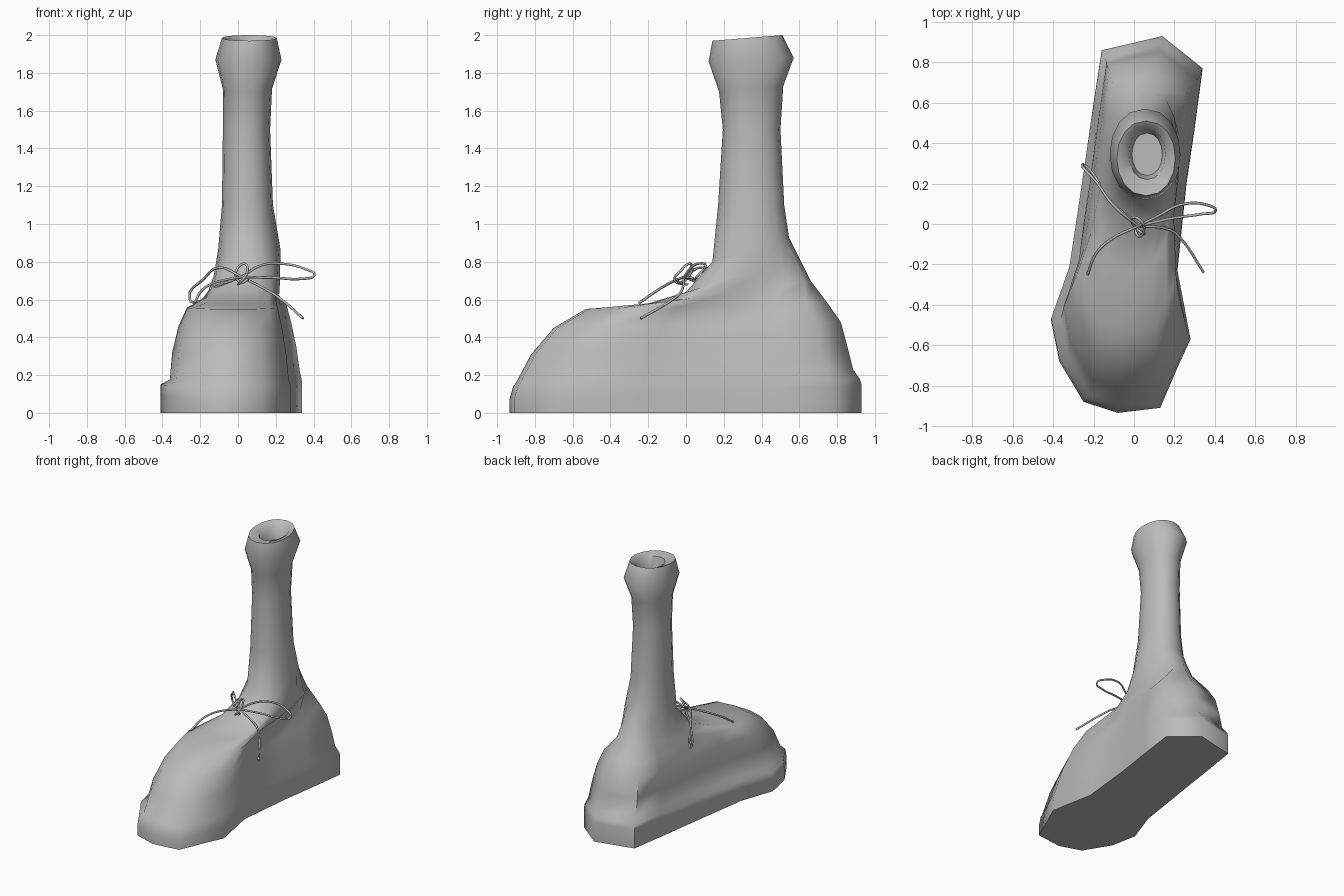
import bpy, bmesh, math

if "Cube" in bpy.data.objects:
    bpy.data.objects.remove(bpy.data.objects["Cube"])

grey = bpy.data.materials.new("plain grey")
grey.use_nodes = True
colour = (0.5, 0.5, 0.5, 1)
grey.diffuse_color = colour
grey.node_tree.nodes["Principled BSDF"].inputs["Base Color"].default_value = colour

# Sole outline from the toe, along the left side to the heel, back on the right
SOLE = [(-.08, -.935), (.13, -.91), (.22, -.7), (.28, -.57), (.215, -.23), (.26, .2),
        (.3, .47), (.34, .77), (.14, .93), (-.16, .86), (-.2, .6), (-.25, .25),
        (-.32, -.22), (-.41, -.48), (-.37, -.68), (-.25, -.88)]
COUNT = len(SOLE)
TOE_Y, HEEL_Y = SOLE[0][1], SOLE[COUNT // 2][1]


def lerp(a, b, t):
    return a + (b - a) * t


def sole_ring(front, back, left, right):
    """Sole outline fitted between (y, z) ends, with a width scale for each side."""
    points = []
    for x, y in SOLE:
        s = (y - TOE_Y) / (HEEL_Y - TOE_Y)
        points.append((x * (left if x > 0 else right),
                       lerp(front[0], back[0], s), lerp(front[1], back[1], s)))
    return points


def oval_ring(front, back, toe, heel, power):
    """Oval between (y, z) ends; toe and heel are (centre x, half width)."""
    points = []
    for i in range(COUNT):
        angle = 2 * math.pi * i / COUNT
        s, w = (1 - math.cos(angle)) / 2, math.sin(angle)
        reach = math.copysign(abs(w) ** power, w)
        points.append((lerp(toe[0], heel[0], s) + lerp(toe[1], heel[1], s) * reach,
                       lerp(front[0], back[0], s), lerp(front[1], back[1], s)))
    return points


# Boot: rings from the sole up over the forefoot, ankle, shaft and into the opening
rings = [
    sole_ring((-.935, 0), (.93, 0), 1, 1),
    sole_ring((-.935, .07), (.93, .15), 1, 1),
    sole_ring((-.915, .14), (.92, .18), .99, 1),
    sole_ring((-.9, .16), (.885, .23), .96, .88),
    sole_ring((-.82, .31), (.855, .35), .91, .85),
    sole_ring((-.7, .45), (.82, .48), .83, .77),
    sole_ring((-.53, .55), (.75, .58), .75, .66),
    oval_ring((-.23, .57), (.66, .7), (-.01, .2), (.07, .18), .75),
    oval_ring((0, .64), (.6, .82), (.03, .18), (.065, .17), .9),
]
shaft = [
    (.14, .8, .545, .93, .06, .165),
    (.17, 1.1, .52, 1.1, .05, .135),
    (.195, 1.5, .5, 1.5, .045, .125),
    (.175, 1.7, .515, 1.73, .05, .13),
    (.12, 1.86, .57, 1.88, .055, .175),
    (.14, 1.97, .51, 2, .06, .145),
    (.22, 1.96, .47, 1.97, .065, .09),
    (.24, 1.87, .45, 1.87, .065, .075),
]
for yf, zf, yb, zb, centre, half in shaft:
    rings.append(oval_ring((yf, zf), (yb, zb), (centre, half), (centre, half), .9))

bm = bmesh.new()
loops = [[bm.verts.new(p) for p in r] for r in rings]
for low, high in zip(loops, loops[1:]):
    for i in range(COUNT):
        j = (i + 1) % COUNT
        bm.faces.new((low[i], low[j], high[j], high[i]))
bm.faces.new(loops[0][::-1])
bm.faces.new(loops[-1])
bmesh.ops.recalc_face_normals(bm, faces=bm.faces)
mesh = bpy.data.meshes.new("boot")
bm.to_mesh(mesh)
bm.free()
boot = bpy.data.objects.new("boot", mesh)
bpy.context.collection.objects.link(boot)
mesh.materials.append(grey)
bpy.ops.object.select_all(action='DESELECT')
boot.select_set(True)
bpy.context.view_layer.objects.active = boot
bpy.ops.object.shade_smooth_by_angle(angle=math.radians(65))


# Laces: thin round cords tied in a bow
def cord(name, points):
    curve = bpy.data.curves.new(name, 'CURVE')
    curve.dimensions = '3D'
    curve.bevel_depth = .007
    curve.bevel_resolution = 1
    curve.resolution_u = 4
    curve.use_fill_caps = True
    spline = curve.splines.new('BEZIER')
    spline.bezier_points.add(len(points) - 1)
    for bp, p in zip(spline.bezier_points, points):
        bp.co = p
        bp.handle_left_type = bp.handle_right_type = 'AUTO'
    curve.materials.append(grey)
    bpy.context.collection.objects.link(bpy.data.objects.new(name, curve))


knot = (.02, -.01, .72)
cord("left_bow_loop", [knot, (.12, .04, .78), (.23, .095, .79), (.36, .095, .76),
                       (.405, .065, .73), (.34, .05, .71), (.2, .03, .715), knot])
cord("right_bow_loop", [knot, (-.1, .09, .77), (-.18, .2, .71), (-.255, .295, .6),
                        (-.22, .27, .585), (-.13, .13, .66), knot])
cord("left_lace_end", [knot, (.18, -.03, .635), (.23, -.07, .6), (.345, -.24, .5)])
cord("right_lace_end", [knot, (-.12, -.08, .69), (-.19, -.15, .65), (-.23, -.25, .58)])
cord("lace_knot", [(.055, -.05, .71), (.02, -.03, .69), (-.01, .03, .75), (.03, .02, .79),
                   (.05, -.03, .75), (.02, -.06, .7), (0, .01, .68)])
